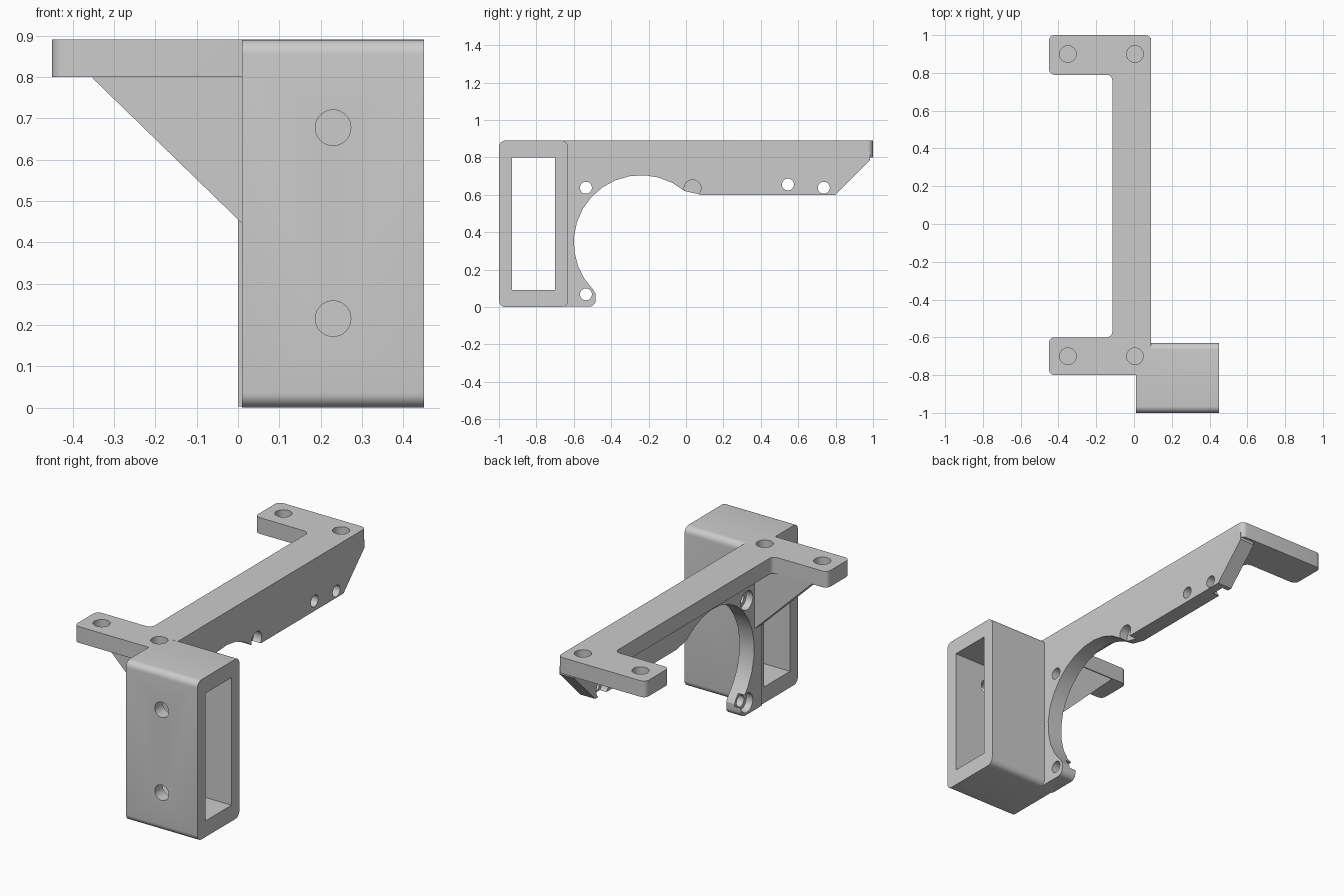
import bpy
import bmesh
from math import sin, cos, radians, pi
from mathutils import Vector

cube = bpy.data.objects.get("Cube")
if cube:
    bpy.data.objects.remove(cube, do_unlink=True)


def rounded(points):
    """Outline from (a, b, corner radius) points."""
    out = []
    for i, (a, b, r) in enumerate(points):
        p = Vector((a, b))
        if not r:
            out.append(p)
            continue
        start = p + (Vector(points[i - 1][:2]) - p).normalized() * r
        end = p + (Vector(points[(i + 1) % len(points)][:2]) - p).normalized() * r
        centre = start + end - p
        for k in range(7):
            t = k / 6 * pi / 2
            out.append(centre + (start - centre) * cos(t) + (end - centre) * sin(t))
    return out


def prism(name, outline, axis, low, high):
    """Extrude an outline along an axis between two levels."""
    place = {"x": lambda p, h: (h, p[0], p[1]),
             "y": lambda p, h: (p[0], h, p[1]),
             "z": lambda p, h: (p[0], p[1], h)}[axis]
    bm = bmesh.new()
    face = bm.faces.new([bm.verts.new(place(p, low)) for p in outline])
    top = bmesh.ops.extrude_face_region(bm, geom=[face])["geom"]
    shift = Vector(place((0, 0), high - low))
    bmesh.ops.translate(bm, vec=shift, verts=[v for v in top if isinstance(v, bmesh.types.BMVert)])
    bmesh.ops.recalc_face_normals(bm, faces=bm.faces)
    mesh = bpy.data.meshes.new(name)
    bm.to_mesh(mesh)
    bm.free()
    obj = bpy.data.objects.new(name, mesh)
    bpy.context.collection.objects.link(obj)
    return obj


def circle(a, b, r, n=32):
    return [(a + r * cos(2 * pi * k / n), b + r * sin(2 * pi * k / n)) for k in range(n)]


def rectangle(a0, b0, a1, b1, r=0):
    return rounded([(a0, b0, r), (a1, b0, r), (a1, b1, r), (a0, b1, r)])


def combine(target, other, operation):
    mod = target.modifiers.new(operation.title(), "BOOLEAN")
    mod.operation = operation
    mod.solver = "EXACT"
    mod.object = other
    bpy.context.view_layer.objects.active = target
    bpy.ops.object.modifier_apply(modifier=mod.name)
    bpy.data.objects.remove(other, do_unlink=True)


TOP, SHELF = 0.89, 0.80
LEFT, BACK = 0.09, 0.0     # side plate faces

# Hollow rectangular socket
bracket = prism("mounting_bracket", rectangle(-1, 0, -0.63, TOP, 0.035), "x", 0.01, 0.45)

# Top flange with two tabs
flange = rounded([
    (-0.45, -0.80, 0.03), (0.05, -0.80, 0), (0.05, -0.66, 0), (LEFT, -0.66, 0),
    (LEFT, 1, 0.03), (-0.45, 1, 0.03), (-0.45, 0.79, 0.03), (-0.115, 0.79, 0.03),
    (-0.115, -0.60, 0.03), (-0.45, -0.60, 0.03)])
combine(bracket, prism("top_flange", flange, "z", SHELF, TOP), "UNION")

# Side plate with round fan opening
arc = [(-0.24 + 0.36 * cos(radians(t)), 0.345 + 0.36 * sin(radians(t)))
       for t in [225 - 12.5 * k for k in range(15)]]
ear = rounded([(-0.67, 0.002, 0), (-0.483, 0.002, 0.035), (-0.483, 0.07, 0)])
plate = ear + arc + [(0.08, 0.60), (0.80, 0.60), (0.985, 0.785), (0.985, 0.83), (-0.67, 0.83)]
combine(bracket, prism("side_plate", plate, "x", BACK, LEFT), "UNION")

# Sloped gusset under the front tab
gusset = [(-0.36, 0.82), (-0.35, 0.795), (0.01, 0.445), (0.04, 0.445), (0.04, 0.82)]
combine(bracket, prism("gusset", gusset, "y", -0.695, -0.605), "UNION")

# Socket window and front bolt holes
cutters = [prism("window", rectangle(-0.93, 0.09, -0.70, SHELF), "x", -0.1, 0.6)]
for z in (0.215, 0.677):
    cutters.append(prism("front_hole", circle(0.23, z, 0.043), "y", -1.1, -0.85))

# Blind holes in the flange tabs
for x in (-0.35, 0.005):
    for y in (-0.70, 0.90):
        cutters.append(prism("tab_hole", circle(x, y, 0.044), "z", 0.82, 1))

# Counterbored screw holes in the side plate
for y, z in ((-0.535, 0.068), (-0.535, 0.638), (0.545, 0.655), (0.737, 0.638)):
    cutters.append(prism("screw_hole", circle(y, z, 0.032), "x", -0.05, 0.2))
    cutters.append(prism("counterbore", circle(y, z, 0.053), "x", -0.05, 0.04))

# Blind notch beside the fan opening
cutters.append(prism("notch", circle(0.035, 0.635, 0.045), "x", 0.04, 0.2))

for cutter in cutters:
    combine(bracket, cutter, "DIFFERENCE")

bpy.ops.object.select_all(action="DESELECT")
bracket.select_set(True)
bpy.context.view_layer.objects.active = bracket
bpy.ops.object.shade_smooth_by_angle(angle=radians(25))
